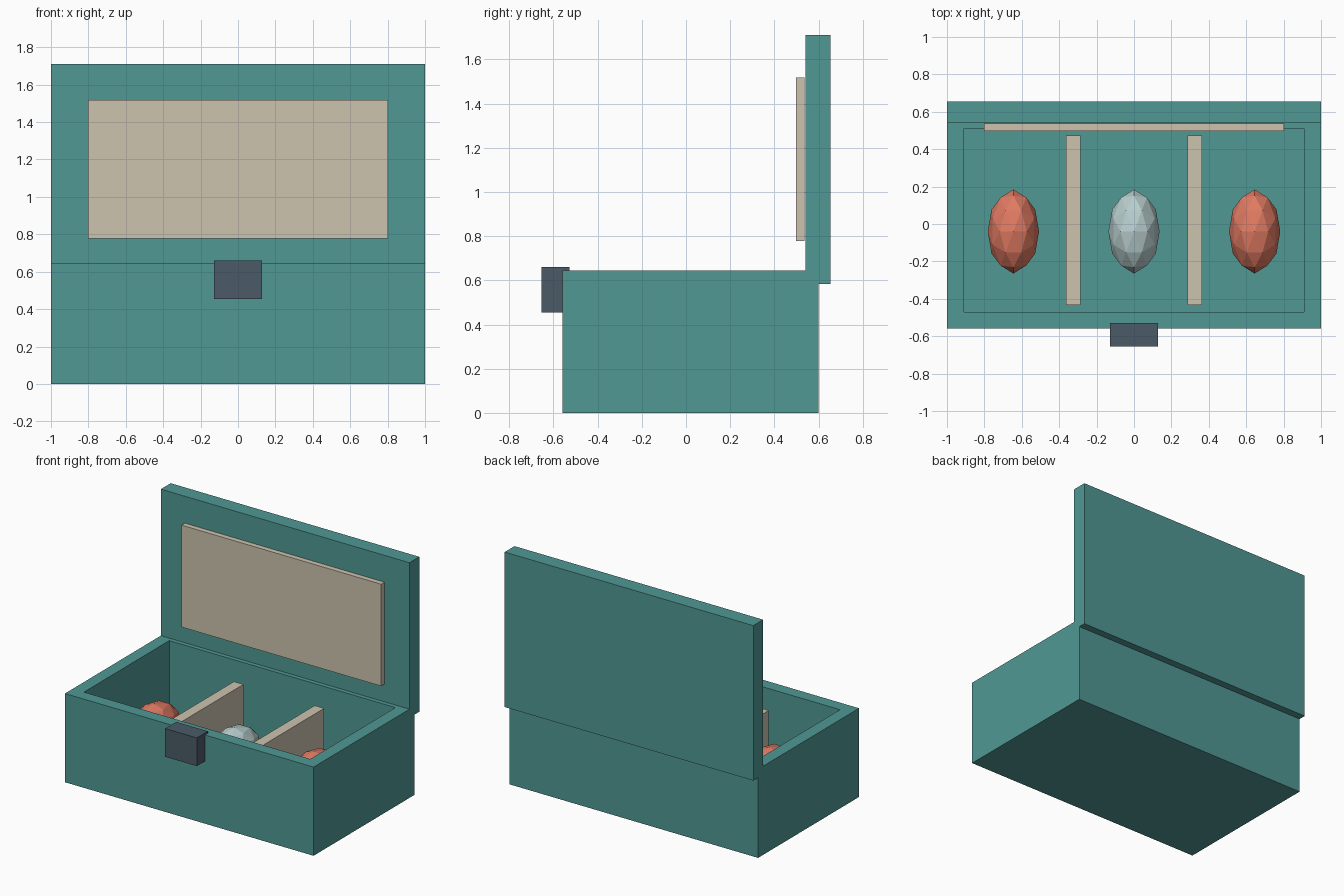
import bpy, bmesh, math
from mathutils import Matrix, Vector

cube = bpy.data.objects.get("Cube")
if cube:
    bpy.data.objects.remove(cube, do_unlink=True)


def srgb(v):
    v /= 255
    return v / 12.92 if v <= 0.04045 else ((v + 0.055) / 1.055) ** 2.4


def material(name, *rgb):
    mat = bpy.data.materials.new(name)
    color = [srgb(c) for c in rgb] + [1]
    mat.use_nodes = True
    mat.diffuse_color = color
    mat.node_tree.nodes["Principled BSDF"].inputs["Base Color"].default_value = color
    return mat


teal = material("teal", 80, 152, 148)
cream = material("cream", 205, 195, 175)
slate = material("slate", 75, 91, 103)
coral = material("coral", 224, 122, 98)
silver = material("pale silver", 184, 205, 205)


def add_object(name, bm, mat):
    mesh = bpy.data.meshes.new(name)
    bm.to_mesh(mesh)
    bm.free()
    mesh.materials.append(mat)
    obj = bpy.data.objects.new(name, mesh)
    bpy.context.collection.objects.link(obj)
    return obj


def box_mesh(low, high):
    low, high = Vector(low), Vector(high)
    bm = bmesh.new()
    bmesh.ops.create_cube(bm, size=1)
    bmesh.ops.scale(bm, vec=high - low, verts=bm.verts)
    bmesh.ops.translate(bm, vec=(low + high) / 2, verts=bm.verts)
    return bm


def box(name, low, high, mat):
    return add_object(name, box_mesh(low, high), mat)


# Hollow chest body: inset the top face and sink it to the floor
bm = box_mesh((-1, -0.56, 0), (1, 0.6, 0.645))
top = max(bm.faces, key=lambda f: f.calc_center_median().z)
bmesh.ops.inset_region(bm, faces=[top], thickness=0.127)
floor = bmesh.ops.extrude_discrete_faces(bm, faces=[top])["faces"][0]
bmesh.ops.translate(bm, vec=(0, 0, -0.52), verts=floor.verts)
add_object("chest_body", bm, teal)

# Open lid with its inner panel, and the front latch
box("lid", (-1, 0.542, 0.583), (1, 0.655, 1.71), teal)
box("lid_panel", (-0.803, 0.498, 0.777), (0.803, 0.536, 1.518), cream)
box("latch", (-0.127, -0.655, 0.455), (0.127, -0.528, 0.66), slate)

# Dividers inside the tray
for side, x in (("right", -0.325), ("left", 0.325)):
    box(side + "_divider", (x - 0.038, -0.432, 0.125), (x + 0.038, 0.472, 0.508), cream)


# Faceted gems, turned so an edge lies on top
def gem(name, x, mat):
    bpy.ops.mesh.primitive_ico_sphere_add(subdivisions=2, radius=1)
    obj = bpy.context.object
    obj.name = obj.data.name = name
    turn = Matrix.Rotation(-math.atan(2 / (1 + math.sqrt(5))), 4, "Y")
    shape = Matrix.Diagonal((0.137, 0.225, 0.16, 1))
    obj.data.transform(Matrix.Translation((x, -0.04, 0.307)) @ shape @ turn)
    obj.data.materials.append(mat)


gem("right_gem", -0.645, coral)
gem("middle_gem", 0, silver)
gem("left_gem", 0.645, coral)
